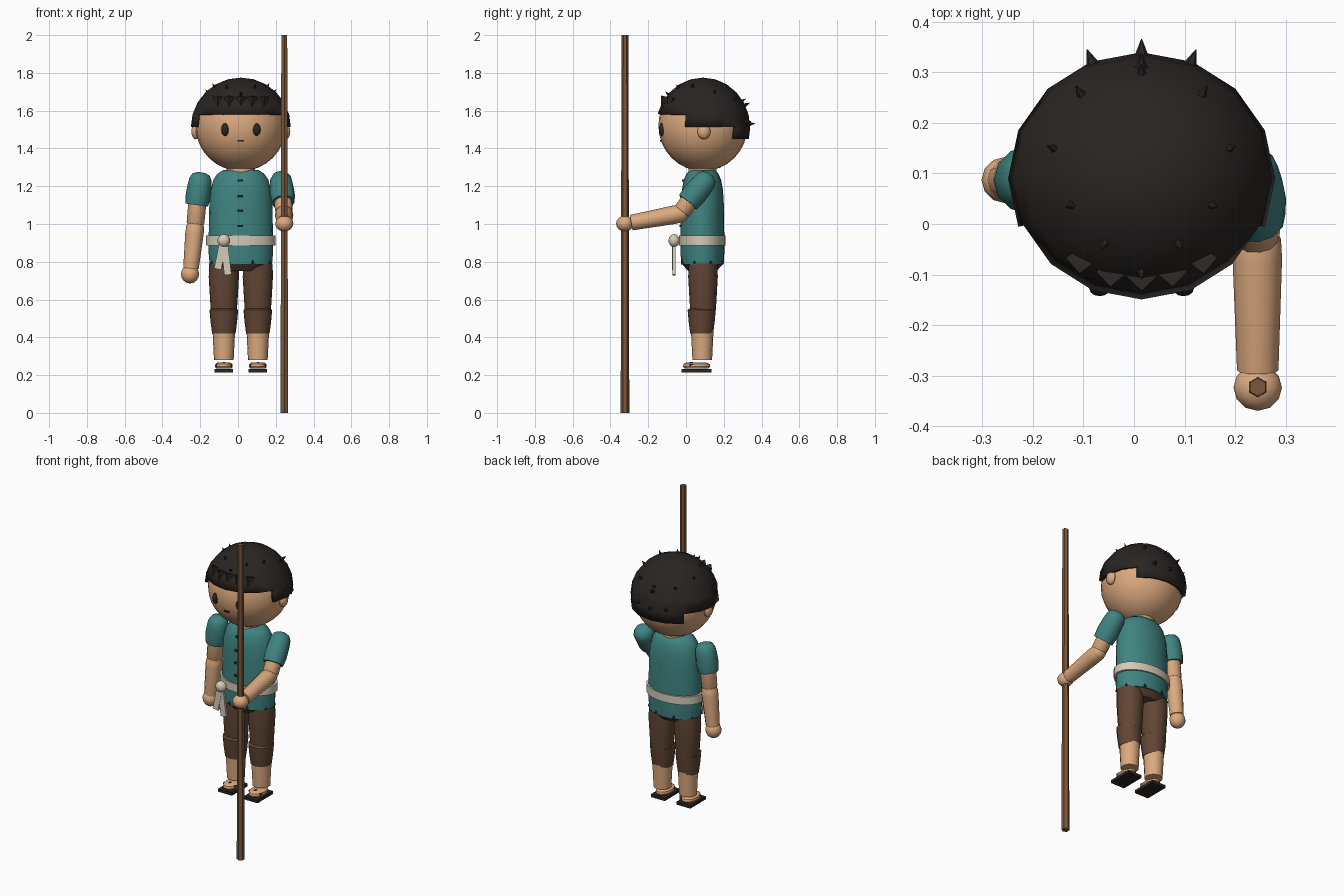
import bpy, bmesh, math
from mathutils import Vector, Matrix

if "Cube" in bpy.data.objects:
    bpy.data.objects.remove(bpy.data.objects["Cube"])

CX, CY = 0.015, 0.087   # body axis


def material(name, rgb):
    m = bpy.data.materials.new(name)
    m.diffuse_color = (*rgb, 1)
    m.use_nodes = True
    m.node_tree.nodes["Principled BSDF"].inputs["Base Color"].default_value = m.diffuse_color
    return m


SKIN = material("skin", (0.72, 0.40, 0.21))
TEAL = material("teal_cloth", (0.05, 0.23, 0.22))
BROWN = material("brown_cloth", (0.12, 0.06, 0.035))
HAIR = material("dark_hair", (0.022, 0.018, 0.016))
CREAM = material("cream_cloth", (0.66, 0.60, 0.48))
WOOD = material("wood", (0.20, 0.095, 0.045))


def finish(name, bm, mat):
    bmesh.ops.recalc_face_normals(bm, faces=bm.faces)
    me = bpy.data.meshes.new(name)
    bm.to_mesh(me)
    bm.free()
    me.materials.append(mat)
    ob = bpy.data.objects.new(name, me)
    bpy.context.collection.objects.link(ob)
    return ob


def lathe(name, prof, mat, loc=(0, 0, 0), sy=1.0, seg=16, axis=None, turn=0.0):
    """Capped stack of (radius, height) rings, optionally pointed along axis."""
    bm = bmesh.new()
    rings = []
    for r, z in prof:
        rings.append([bm.verts.new((r * math.cos(a), r * sy * math.sin(a), z))
                      for a in (math.tau * i / seg + turn for i in range(seg))])
    for a, b in zip(rings, rings[1:]):
        for i in range(seg):
            j = (i + 1) % seg
            bm.faces.new((a[i], a[j], b[j], b[i]))
    bm.faces.new(rings[0])
    bm.faces.new(rings[-1])
    rot = Vector(axis).to_track_quat('Z', 'Y').to_matrix().to_4x4() if axis else Matrix()
    bm.transform(Matrix.Translation(loc) @ rot)
    return finish(name, bm, mat)


def limb(name, p0, p1, prof, mat, seg=12):
    """Tapered limb from p0 to p1; prof is (radius, fraction of length)."""
    d = Vector(p1) - Vector(p0)
    return lathe(name, [(r, t * d.length) for r, t in prof], mat, p0, seg=seg, axis=d)


def ball(name, loc, size, mat, u=16, v=10):
    bm = bmesh.new()
    bmesh.ops.create_uvsphere(bm, u_segments=u, v_segments=v, radius=1)
    bm.transform(Matrix.Translation(loc) @ Matrix.Diagonal((*size, 1)))
    return finish(name, bm, mat)


def box(name, loc, size, mat, tilt=0.0):
    bm = bmesh.new()
    bmesh.ops.create_cube(bm, size=1)
    bm.transform(Matrix.Translation(loc) @ Matrix.Rotation(tilt, 4, 'Y') @ Matrix.Diagonal((*size, 1)))
    return finish(name, bm, mat)


# head, neck and face
ball("head", (CX, CY + 0.003, 1.52), (0.24, 0.236, 0.24), SKIN, 24, 16)
lathe("neck", [(0.075, 1.24), (0.075, 1.32)], SKIN, (CX, CY, 0))
for s in (-1, 1):
    ball("eye", (CX + s * 0.083, -0.127, 1.5), (0.021, 0.016, 0.034), HAIR, 12, 8)
    ball("ear", (CX + s * 0.238, 0.095, 1.49), (0.025, 0.035, 0.042), SKIN, 10, 8)
box("mouth", (CX, -0.127, 1.44), (0.033, 0.02, 0.009), HAIR)

# hair cap: sphere trimmed to a stepped hairline
HC, HS = Vector((CX, 0.09, 1.51)), Vector((0.265, 0.25, 0.265))
bm = bmesh.new()
bmesh.ops.create_uvsphere(bm, u_segments=16, v_segments=12, radius=1)
bm.transform(Matrix.Translation(HC) @ Matrix.Diagonal((*HS, 1)))
for z in (1.584, 1.515, 1.45):
    bmesh.ops.bisect_plane(bm, geom=bm.verts[:] + bm.edges[:] + bm.faces[:],
                           plane_co=(0, 0, z), plane_no=(0, 0, 1))
low = []
for f in bm.faces:
    c = f.calc_center_median() - HC
    a = math.degrees(math.atan2(c.y / HS.y, c.x / HS.x))
    limit = 1.45 if 45 < a < 135 else 1.584 if -157.5 < a < -22.5 else 1.515
    if c.z + HC.z < limit:
        low.append(f)
bmesh.ops.delete(bm, geom=low, context='FACES')
hair = finish("hair_cap", bm, HAIR)
mod = hair.modifiers.new("thickness", 'SOLIDIFY')
mod.thickness = 0.02
mod.offset = -1


# hair spikes over the crown and back
def spike(p, length, radius):
    n = Vector((p.x / HS.x ** 2, p.y / HS.y ** 2, p.z / HS.z ** 2)).normalized()
    lathe("hair_spike", [(radius, -0.012), (0.001, length)], HAIR, HC + p * 0.98, seg=6, axis=n)


crown = [(0, 0.21), (0, -0.185)]
for x, y in ((0.122, 0.17), (0.175, 0.06), (0.14, -0.053), (0.074, -0.13)):
    crown += [(x, y), (-x, y)]
for x, y in crown:
    h = HS.z * math.sqrt(max(0, 1 - (x / HS.x) ** 2 - (y / HS.y) ** 2))
    spike(Vector((x, y, h)), 0.024, 0.014)
for a, z in ((90, 0.02), (68, 0.03), (112, 0.03), (90, 0.12)):
    k = math.sqrt(1 - (z / HS.z) ** 2)
    a = math.radians(a)
    spike(Vector((HS.x * k * math.cos(a), HS.y * k * math.sin(a), z)), 0.032, 0.018)

# pointed fringe
for x in (-0.12, -0.06, 0, 0.06, 0.12):
    y = -HS.y * math.sqrt(1 - (x / HS.x) ** 2 - (0.15 / HS.z) ** 2)
    lathe("fringe_spike", [(0.03, 0), (0.001, 0.085)], HAIR, HC + Vector((x, y + 0.012, 0.16)),
          seg=4, axis=(x * 0.3, -0.35, -1))

# shirt with buttons and hem notches
lathe("shirt", [(0.165, 0.785), (0.17, 0.84), (0.17, 0.95), (0.167, 1.1), (0.16, 1.18),
                (0.145, 1.235), (0.125, 1.265), (0.095, 1.285)], TEAL, (CX, CY, 0), 0.68, 24)
for z, y in ((1.23, -0.013), (1.147, -0.024), (1.07, -0.027), (0.99, -0.028)):
    box("button", (0.012, y, z), (0.03, 0.015, 0.012), HAIR)
for i in range(8):
    a = math.tau * i / 8 + math.pi / 8
    lathe("hem_notch", [(0.012, 0), (0.001, 0.022)], HAIR,
          (CX + 0.163 * math.cos(a), CY + 0.111 * math.sin(a), 0.79), seg=4)

# sash, knot and hanging ends
lathe("sash", [(0.184, 0.887), (0.184, 0.938)], CREAM, (CX, CY, 0), 0.67, 24)
ball("sash_knot", (-0.075, -0.063, 0.912), (0.034, 0.03, 0.034), CREAM, 12, 8)
box("sash_end", (-0.095, -0.066, 0.825), (0.038, 0.016, 0.13), CREAM, 0.2)
box("sash_end", (-0.062, -0.064, 0.805), (0.038, 0.016, 0.15), CREAM, -0.12)

# hips, trouser legs, calves and sandals
lathe("trouser_hips", [(0.11, 0.75), (0.162, 0.79)], BROWN, (CX, CY, 0), 0.68, 24)
for s in (-1, 1):
    x = CX + s * 0.09
    lathe("trouser_leg", [(0.068, 0.53), (0.073, 0.6), (0.08, 0.72), (0.078, 0.79)],
          BROWN, (x, 0.09, 0), 0.98)
    lathe("trouser_cuff", [(0.062, 0.42), (0.07, 0.48), (0.076, 0.545), (0.06, 0.555)],
          BROWN, (x, 0.083, 0), 0.98)
    lathe("calf", [(0.052, 0.28), (0.06, 0.44)], SKIN, (x, 0.086, 0))
    lathe("foot", [(0.04, 0.234), (0.047, 0.245), (0.045, 0.258), (0.034, 0.267)],
          SKIN, (x, 0.056, 0), 1.55)
    box("sandal_sole", (x, 0.055, 0.224), (0.098, 0.158, 0.018), HAIR)
    for t in (-1, 1):
        box("sandal_strap", (x + t * 0.02, 0.027, 0.256), (0.045, 0.018, 0.016), HAIR, t * 0.25)

# arms: one hanging, one reaching forward to the staff
SLEEVE = [(0.02, -0.33), (0.045, -0.25), (0.058, -0.08), (0.063, 0.2), (0.066, 0.65), (0.06, 1)]
UPPER = [(0.048, 0), (0.047, 0.85), (0.035, 1)]
FORE = [(0.035, -0.1), (0.047, 0), (0.049, 0.15), (0.041, 1)]
ARMS = (
    ((-0.2, CY, 1.23), (-0.218, CY, 1.1), (-0.227, CY, 0.985), (-0.249, CY, 0.765), (-0.254, CY, 0.735)),
    ((0.228, 0.10, 1.225), (0.24, 0.01, 1.115), (0.244, -0.03, 1.055), (0.245, -0.29, 1.007), (0.245, -0.324, 1.002)),
)
for shoulder, hem, elbow, wrist, palm in ARMS:
    limb("sleeve", shoulder, hem, SLEEVE, TEAL)
    limb("upper_arm", Vector(shoulder).lerp(Vector(hem), 0.7), elbow, UPPER, SKIN)
    ball("elbow", elbow, (0.046, 0.046, 0.046), SKIN, 12, 8)
    limb("forearm", elbow, wrist, FORE, SKIN)
    ball("hand", palm, (0.048, 0.046, 0.05 if palm[0] < 0 else 0.042), SKIN, 12, 8)

# staff
lathe("staff", [(0.023, 0), (0.018, 2)], WOOD, (0.245, -0.323, 0), seg=6, turn=math.pi / 2)

# soft shading with crisp edges
bpy.ops.object.select_all(action='SELECT')
bpy.context.view_layer.objects.active = hair
bpy.ops.object.shade_smooth_by_angle(angle=math.radians(40))
